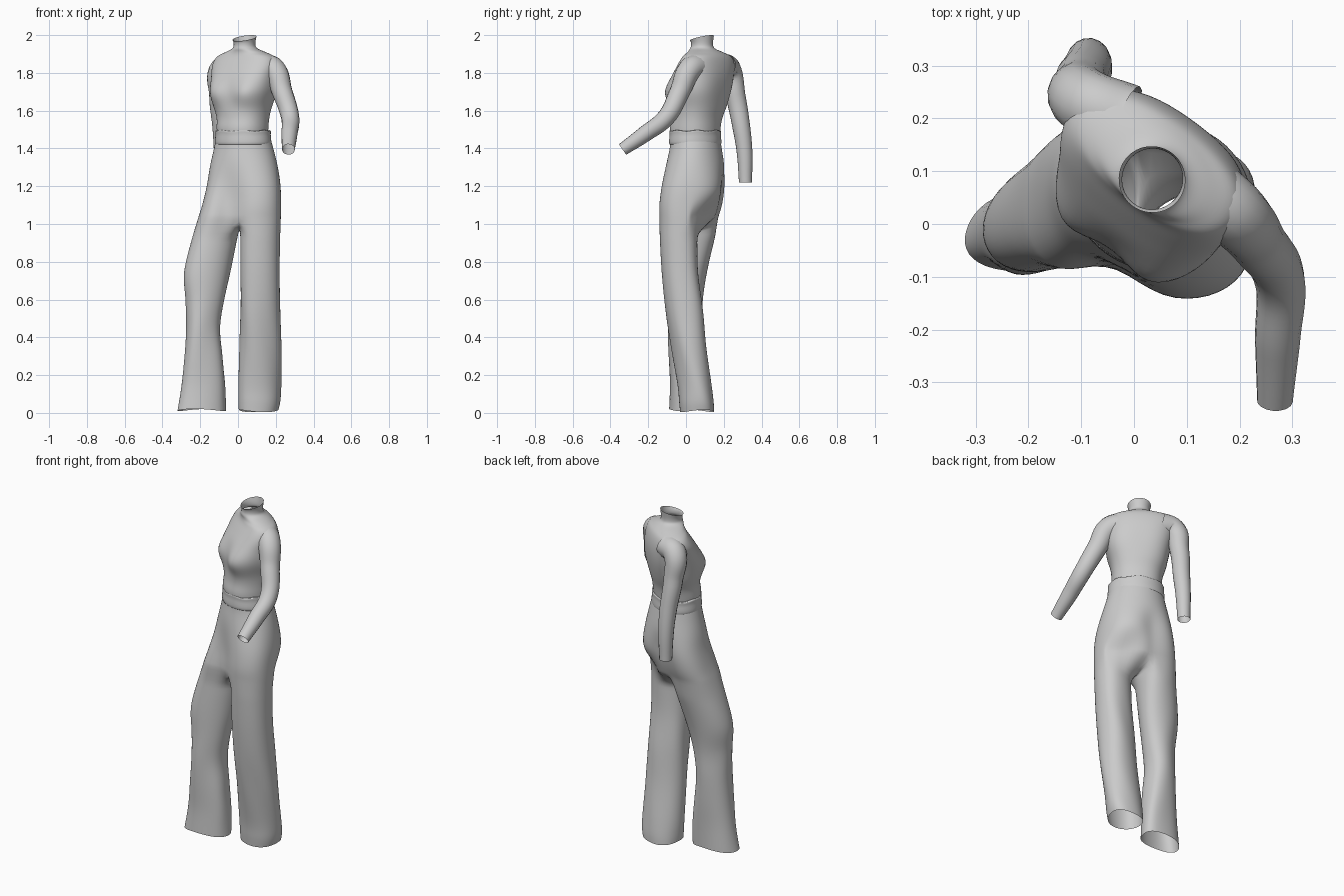
import bpy, bmesh, math
from mathutils import Vector

if "Cube" in bpy.data.objects:
    bpy.data.objects.remove(bpy.data.objects["Cube"])

cloth = bpy.data.materials.new("light_grey_cloth")
cloth.use_nodes = True
GREY = (0.6, 0.6, 0.6, 1)
cloth.diffuse_color = GREY
cloth.node_tree.nodes["Principled BSDF"].inputs["Base Color"].default_value = GREY


def resample(rows, steps):
    """Smoothly interpolate between profile rows."""
    out = []
    for i in range(len(rows) - 1):
        quad = [rows[max(i - 1, 0)], rows[i], rows[i + 1], rows[min(i + 2, len(rows) - 1)]]
        for s in range(steps):
            t = s / steps
            out.append([b + 0.5 * t * (c - a + t * (2 * a - 5 * b + 4 * c - d + t * (3 * (b - c) + d - a)))
                        for a, b, c, d in zip(*quad)])
    return out + [list(rows[-1])]


def ring(x0, x1, y0, y1, z, angles, skew=0.0, square=0.0):
    """Oval that fills the bounds, leaning to one diagonal and squared at its corners."""
    pts = []
    for t in angles:
        k = 1 + square * math.sin(2 * t) ** 2
        pts.append(Vector(((x0 + x1 + (x1 - x0) * k * math.cos(t)) / 2,
                           (y0 + y1 + (y1 - y0) * k * math.sin(t + skew)) / 2, z)))
    return pts


def ramp(value):
    value = min(1, max(0, value))
    return value * value * (3 - 2 * value)


def bell(distance, width):
    return math.exp(-(distance / width) ** 2)


def bridge(bm, upper, lower):
    n = len(upper)
    for i in range(n):
        j = (i + 1) % n
        bm.faces.new((upper[i], lower[i], lower[j], upper[j]))


def loft(bm, rings, first=None):
    """Skin a stack of rings; returns the last ring of vertices."""
    prev = first
    for pts in rings:
        cur = [bm.verts.new(p) for p in pts]
        if prev:
            bridge(bm, prev, cur)
        prev = cur
    return prev


def finish(name, bm):
    bmesh.ops.recalc_face_normals(bm, faces=bm.faces)
    mesh = bpy.data.meshes.new(name)
    bm.to_mesh(mesh)
    bm.free()
    mesh.materials.append(cloth)
    mesh.shade_smooth()
    obj = bpy.data.objects.new(name, mesh)
    bpy.context.collection.objects.link(obj)
    obj.modifiers.new("smooth", "SUBSURF").levels = 1
    return obj


# Fitted top: z, centre x, half width, front y, back y, in the turned chest frame
N = 32
FULL = [2 * math.pi * i / N for i in range(N)]
top_rows = [
    (2.0, .01, .064, -.112, .014), (1.95, .01, .057, -.106, .01), (1.928, .01, .07, -.11, .02),
    (1.91, .005, .12, -.108, .045), (1.885, 0, .175, -.114, .068), (1.84, 0, .193, -.142, .082),
    (1.78, .008, .182, -.175, .087), (1.7, .016, .17, -.195, .08), (1.62, .014, .152, -.198, .065),
    (1.56, .02, .139, -.202, .05), (1.5, .023, .136, -.212, .042), (1.43, .023, .13, -.2, .035)]
bm = bmesh.new()
rings = []
for z, cx, half, front, back in resample(top_rows, 3):
    pts = ring(cx - half, cx + half, front, back, z, FULL, 0, .04 * (z < 1.9) + .07 * bell(z - 1.72, .1))
    for p in pts:
        if p.y < (front + back) / 2:
            for bx in (-.08, .125):  # bust
                p.y -= .032 * bell(p.x - bx, .065) * bell(z - 1.695, .07)
        if z > 1.96:  # neckline dips towards the front
            p.z += (.25 * (p.y + .05) - .016) * (z - 1.96) / .04
    rings.append(pts)
loft(bm, rings)
top = finish("fitted_top", bm)
top.location = (.055, .13, 0)
top.rotation_euler.z = math.radians(-36)


# Sleeves: x, y, z, radius along each arm
def sleeve(name, path):
    curve = bpy.data.curves.new(name, "CURVE")
    curve.dimensions = "3D"
    curve.bevel_depth = 1
    curve.bevel_resolution = 6
    curve.resolution_u = 8
    spline = curve.splines.new("BEZIER")
    spline.bezier_points.add(len(path) - 1)
    for bp, (x, y, z, r) in zip(spline.bezier_points, path):
        bp.co, bp.radius = (x, y, z), r
        bp.handle_left_type = bp.handle_right_type = "AUTO"
    curve.materials.append(cloth)
    bpy.context.collection.objects.link(bpy.data.objects.new(name, curve))


sleeve("left_sleeve", [(.12, .08, 1.838, .066), (.188, .022, 1.818, .064), (.234, -.033, 1.7, .054),
                       (.276, -.105, 1.565, .048), (.272, -.22, 1.475, .043), (.267, -.335, 1.395, .034)])
sleeve("right_sleeve", [(-.015, .198, 1.836, .068), (-.086, .228, 1.818, .064), (-.1, .262, 1.68, .053),
                        (-.088, .295, 1.5, .047), (-.086, .31, 1.38, .042), (-.087, .315, 1.22, .035)])

# Trousers: hips are one tube that splits into two legs at a crotch seam
SKEW = math.radians(-8)
HIP_ANGLES = [t - math.pi / 2 for t in FULL]  # starts at the front middle
hip_rows = [  # z, x0, x1, y0, y1
    (1.46, -.115, .17, -.083, .18), (1.4, -.128, .188, -.087, .19), (1.3, -.15, .212, -.11, .205),
    (1.2, -.166, .226, -.13, .21), (1.1, -.19, .228, -.142, .195), (1.03, -.212, .227, -.142, .173)]
bm = bmesh.new()
rings = []
for z, x0, x1, y0, y1 in resample(hip_rows, 3):
    pts = ring(x0, x1, y0, y1, z, HIP_ANGLES, SKEW, .09 * ramp((1.4 - z) / .3))
    mid = Vector(((x0 + x1) / 2, (y0 + y1) / 2, z))
    for i, p in enumerate(pts):
        p += (mid - p) * .13 * bell(i - N // 2, 1.6) * ramp((1.34 - z) / .15)  # cleft
        if p.y < mid.y:  # lap hollow beside the forward thigh
            p.y += .055 * bell(p.x + .05, .075) * ramp((1.4 - z) / .3)
        elif p.x > .07:  # tuck under the left seat
            p.y -= .055 * ramp((p.x - .07) / .06) * ramp((1.18 - z) / .15) * ramp(p.y / .1)
    rings.append(pts)
hip = loft(bm, rings)

H, S = N // 2, 8
front, back = hip[0].co, hip[H].co
seam = []
for k in range(1, S):
    p = back.lerp(front, k / S)
    p.z -= .055 * math.sin(math.pi * k / S)
    seam.append(bm.verts.new(p))

left_rows = [  # z, x0, x1, y0, y1
    (.94, .012, .224, -.14, .06), (.75, .012, .222, -.13, .065), (.55, .012, .225, -.11, .09),
    (.35, .008, .23, -.078, .107), (.15, .002, .228, -.045, .135), (.06, .002, .224, -.037, .147),
    (.01, .004, .214, -.032, .15)]
right_rows = [
    (.94, -.24, 0, -.08, .157), (.75, -.286, -.04, -.09, .112), (.6, -.277, -.073, -.092, .088),
    (.45, -.275, -.095, -.095, .085), (.3, -.285, -.08, -.092, .08), (.15, -.3, -.065, -.086, .072),
    (.015, -.322, -.063, -.09, .068)]


def leg(rows, start, side, skew):
    """side is 1 for the left leg and -1 for the right leg."""
    outer = [230 + 260 * i / H for i in range(H + 1)]
    inner = [130 + 100 * k / S for k in range(1, S)]
    angles = [math.radians(d) for d in outer + inner]
    if side < 0:
        angles = [math.pi - t for t in angles]
    stack = []
    for z, x0, x1, y0, y1 in resample(rows, 4):
        pts = ring(x0, x1, y0, y1, z, angles, skew, .04)
        mid = Vector(((x0 + x1) / 2, (y0 + y1) / 2, z))
        amount = .035 * min(1, (1 - z) / .5)
        for p, t in zip(pts, angles):  # soft slanted folds and an uneven hem
            p += (p - mid) * amount * math.sin(4 * t + 7 * z * side) * (.6 + .4 * math.sin(9 * z + t))
            p.z += .007 * math.sin(2 * t + side) * max(0, 1 - z / .15)
        stack.append(pts)
    loft(bm, stack, start)


leg(left_rows, hip[:H + 1] + seam, 1, .12)
leg(right_rows, [hip[0]] + hip[:H - 1:-1] + seam, -1, .18)
finish("wide_trousers", bm)

# Waistband with a slightly gathered upper edge
bm = bmesh.new()
rings = []
for z, grow in ((1.42, .0), (1.422, .006), (1.45, .005), (1.475, .001), (1.49, .004), (1.497, .002), (1.49, -.02)):
    pts = ring(-.118 - grow, .172 + grow, -.085 - grow, .183 + grow, z, FULL, SKEW)
    for p, t in zip(pts, FULL):
        p.z += .004 * math.sin(7 * t) * (z > 1.46)
    rings.append(pts)
loft(bm, rings)
finish("waistband", bm)
